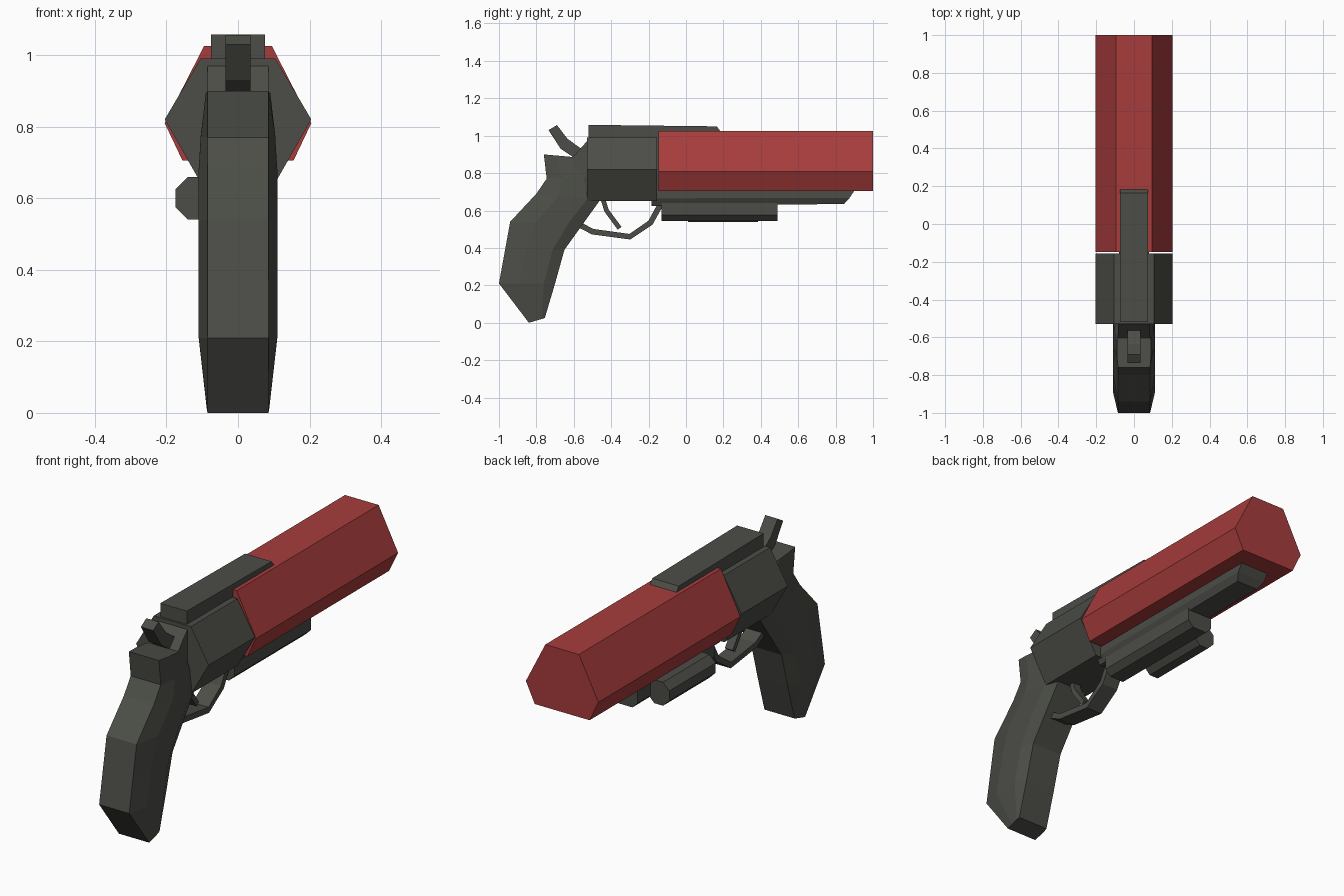
import bpy, bmesh, math
from mathutils import Vector

if "Cube" in bpy.data.objects:
    bpy.data.objects.remove(bpy.data.objects["Cube"])


def material(name, rgb):
    m = bpy.data.materials.new(name)
    m.diffuse_color = (*rgb, 1)
    m.use_nodes = True
    m.node_tree.nodes["Principled BSDF"].inputs["Base Color"].default_value = m.diffuse_color
    return m


DARK = material("dark_olive_grey", (0.072, 0.075, 0.063))
RED = material("deep_red", (0.39, 0.045, 0.045))


def loft(name, rings, mat):
    """Skin a list of equal-length vertex rings and cap both ends."""
    bm = bmesh.new()
    rows = [[bm.verts.new(p) for p in r] for r in rings]
    n = len(rows[0])
    for a, b in zip(rows, rows[1:]):
        for i in range(n):
            j = (i + 1) % n
            bm.faces.new((a[i], a[j], b[j], b[i]))
    bm.faces.new(rows[0])
    bm.faces.new(rows[-1])
    bmesh.ops.recalc_face_normals(bm, faces=bm.faces)
    me = bpy.data.meshes.new(name)
    bm.to_mesh(me)
    bm.free()
    me.materials.append(mat)
    ob = bpy.data.objects.new(name, me)
    bpy.context.collection.objects.link(ob)
    return ob


def along_y(name, section, y0, y1, mat=DARK):
    """Extrude an (x, z) section along y."""
    return loft(name, [[(x, y, z) for x, z in section] for y in (y0, y1)], mat)


def mirrored(half):
    """Complete a right-hand half section, listed top to bottom."""
    return half + [(-x, z) for x, z in reversed(half)]


def across_x(name, profile, half_width, mat=DARK):
    """Extrude a (y, z) side profile symmetrically across x."""
    return loft(name, [[(x, y, z) for y, z in profile]
                       for x in (-half_width, half_width)], mat)


def strip(name, path, thick, half_width):
    """Bent bar of constant thickness following a (y, z) path."""
    pts = [Vector(p) for p in path]
    left, right = [], []
    for i, p in enumerate(pts):
        d = (pts[min(i + 1, len(pts) - 1)] - pts[max(i - 1, 0)]).normalized()
        off = Vector((-d.y, d.x)) * thick / 2
        left.append(p + off)
        right.append(p - off)
    rings = [[(-half_width, *a), (half_width, *a), (half_width, *b), (-half_width, *b)]
             for a, b in zip(left, right)]
    return loft(name, rings, DARK)


# Barrel and frame
along_y("barrel", mirrored([(0.095, 1.025), (0.205, 0.81), (0.155, 0.705)]), -0.147, 1.0, RED)
along_y("frame", mirrored([(0.105, 0.99), (0.205, 0.82), (0.108, 0.65)]), -0.53, -0.155)
along_y("frame_core", mirrored([(0.08, 0.97), (0.08, 0.72)]), -0.2, -0.1)

# Top rail with sloped front end
across_x("top_rail", [(-0.52, 0.97), (-0.52, 1.058), (0.165, 1.05), (0.185, 1.022), (0.185, 0.97)], 0.075)

# Under-barrel lug, tapered downwards with a slanted front end
loft("barrel_lug", [
    [(s * 0.08, y, z) for s, y, z in
     ((-1, -0.185, 0.72), (1, -0.185, 0.72), (1, 0.91, 0.72), (-1, 0.91, 0.72))],
    [(s * 0.08, y, z) for s, y, z in
     ((-1, -0.185, 0.665), (1, -0.185, 0.665), (1, 0.875, 0.668), (-1, 0.875, 0.668))],
    [(s * 0.06, y, z) for s, y, z in
     ((-1, -0.185, 0.625), (1, -0.185, 0.625), (1, 0.845, 0.635), (-1, 0.845, 0.635))],
], DARK)

# Accessory mount and side tube
along_y("mount_block", mirrored([(0.07, 0.64), (0.07, 0.575), (0.04, 0.545)]), -0.13, 0.49)
r = 0.06 / math.cos(math.pi / 8)
along_y("side_tube", [(-0.115 + r * math.cos(math.pi * (i + 0.5) / 4),
                       0.60 + r * math.sin(math.pi * (i + 0.5) / 4)) for i in range(8)], 0.01, 0.385)

# Grip: back and front edge of each level, with a side ridge
levels = [  # back y, z, front y, z, edge half width, ridge half width
    (-0.76, 0.90, -0.59, 0.885, 0.085, 0.09),
    (-0.745, 0.77, -0.50, 0.78, 0.085, 0.104),
    (-0.80, 0.69, -0.46, 0.655, 0.085, 0.11),
    (-0.94, 0.54, -0.55, 0.53, 0.085, 0.11),
    (-0.97, 0.375, -0.65, 0.39, 0.085, 0.11),
    (-1.0, 0.21, -0.70, 0.21, 0.085, 0.11),
    (-0.84, 0.0, -0.755, 0.025, 0.085, 0.087),
]
rings = []
for by, bz, fy, fz, e, w in levels:
    def at(t, x):
        return (x, by + (fy - by) * t, bz + (fz - bz) * t)
    rings.append([at(0, -e), at(0, e), at(0.35, w), at(0.8, w), at(1, e),
                  at(1, -e), at(0.8, -w), at(0.35, -w)])
loft("grip", rings, DARK)
across_x("grip_shoulder", [(-0.61, 0.88), (-0.53, 0.97), (-0.48, 0.97), (-0.48, 0.66), (-0.65, 0.7)], 0.085)

# Hammer
across_x("hammer", [(-0.735, 1.03), (-0.69, 1.057), (-0.635, 0.985), (-0.56, 0.93),
                    (-0.56, 0.86), (-0.61, 0.89), (-0.67, 0.93)], 0.035)

# Trigger and its guard
strip("trigger_guard", [(-0.58, 0.53), (-0.5, 0.487), (-0.3, 0.46), (-0.19, 0.535), (-0.135, 0.635)], 0.03, 0.045)
strip("trigger", [(-0.45, 0.68), (-0.425, 0.6), (-0.355, 0.505)], 0.025, 0.022)
